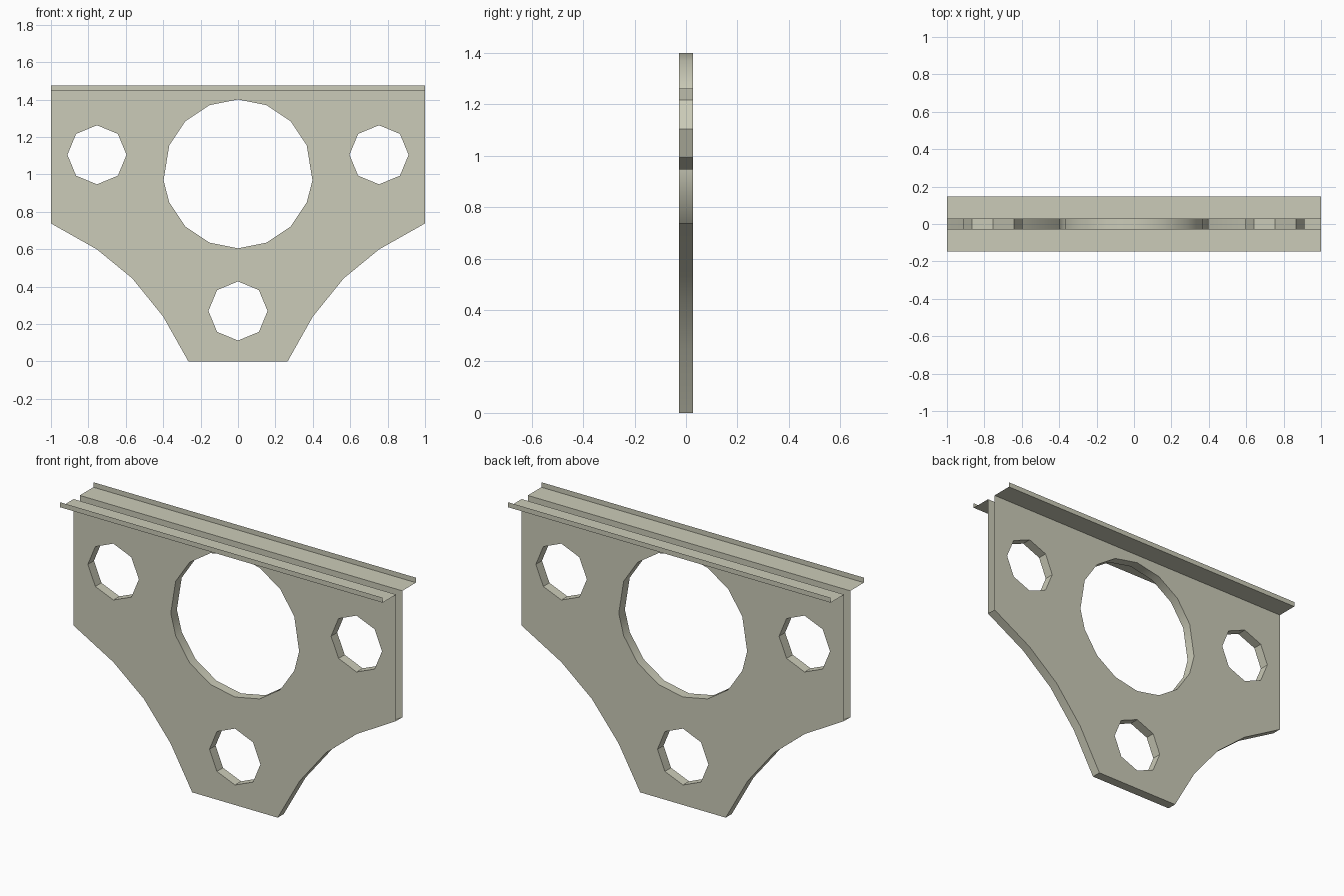
import bpy, bmesh, math

if "Cube" in bpy.data.objects:
    bpy.data.objects.remove(bpy.data.objects["Cube"])

T = 0.027          # half thickness of the hollow plate
TOP = 1.447        # height of the flanges
LIP = 1.475        # top of the lips
FL = 0.147         # flange reach

mat = bpy.data.materials.new("pale olive grey")
mat.diffuse_color = (0.60, 0.60, 0.48, 1)
mat.use_nodes = True
mat.node_tree.nodes["Principled BSDF"].inputs["Base Color"].default_value = mat.diffuse_color


def ring(cx, cz, r, n):
    return [(cx + r * math.sin(2 * math.pi * i / n),
             cz + r * math.cos(2 * math.pi * i / n)) for i in range(n)]


def finish(bm, name):
    me = bpy.data.meshes.new(name)
    bm.to_mesh(me)
    bm.free()
    me.materials.append(mat)
    ob = bpy.data.objects.new(name, me)
    bpy.context.collection.objects.link(ob)
    return ob


# Outline: open at the top and at both ends, curved lower edges
half = [(1, 0.738), (0.754, 0.599), (0.565, 0.444), (0.40, 0.24), (0.265, 0)]
lower = half + [(-x, z) for x, z in reversed(half)]
outline = [(1, TOP)] + lower + [(-1, TOP)]

# Holes: one large, three small octagons
big = ring(0, 1.003, 0.398, 16)
big = [(x, 0.968) if abs(x) > 0.39 else (x, z) for x, z in big]
holes = [big] + [ring(x, z, 0.158, 8)
                 for x, z in ((-0.754, 1.105), (0.754, 1.105), (0, 0.27))]

# Front and back sheets
for name, y in (("front_sheet", -T), ("back_sheet", T)):
    bm = bmesh.new()
    edges = []
    for loop in [outline] + holes:
        vs = [bm.verts.new((x, y, z)) for x, z in loop]
        edges += [bm.edges.new((vs[i - 1], vs[i])) for i in range(len(vs))]
    bmesh.ops.triangle_fill(bm, use_beauty=True, use_dissolve=False, edges=edges)
    bm.normal_update()
    for f in bm.faces:
        if f.normal.y * y < 0:
            f.normal_flip()
    finish(bm, name)

# Walls inside the holes and along the lower edge
bm = bmesh.new()
for pts, closed in [(lower, False)] + [(h, True) for h in holes]:
    a = [bm.verts.new((x, -T, z)) for x, z in pts]
    b = [bm.verts.new((x, T, z)) for x, z in pts]
    cx = sum(p[0] for p in pts) / len(pts)
    cz = sum(p[1] for p in pts) / len(pts)
    for i in range(0 if closed else 1, len(pts)):
        f = bm.faces.new((a[i - 1], a[i], b[i], b[i - 1]))
        f.normal_update()
        c = f.calc_center_median()
        if closed:
            flip = f.normal.x * (cx - c.x) + f.normal.z * (cz - c.z) < 0
        else:
            flip = f.normal.z > 0
        if flip:
            f.normal_flip()
walls = finish(bm, "edge_walls")
bpy.context.view_layer.objects.active = walls
walls.select_set(True)
bpy.ops.object.shade_smooth_by_angle(angle=math.radians(30))

# Thin flanges with upturned lips
for name, s in (("front_flange", -1), ("back_flange", 1)):
    bm = bmesh.new()
    prof = [(s * T, TOP), (s * FL, TOP), (s * FL, LIP)]
    l = [bm.verts.new((-1, y, z)) for y, z in prof]
    r = [bm.verts.new((1, y, z)) for y, z in prof]
    for i in (0, 1):
        f = bm.faces.new((l[i], r[i], r[i + 1], l[i + 1]))
        f.normal_update()
        if f.normal.z > 0.5 or f.normal.y * s < -0.5:
            f.normal_flip()
    finish(bm, name)
